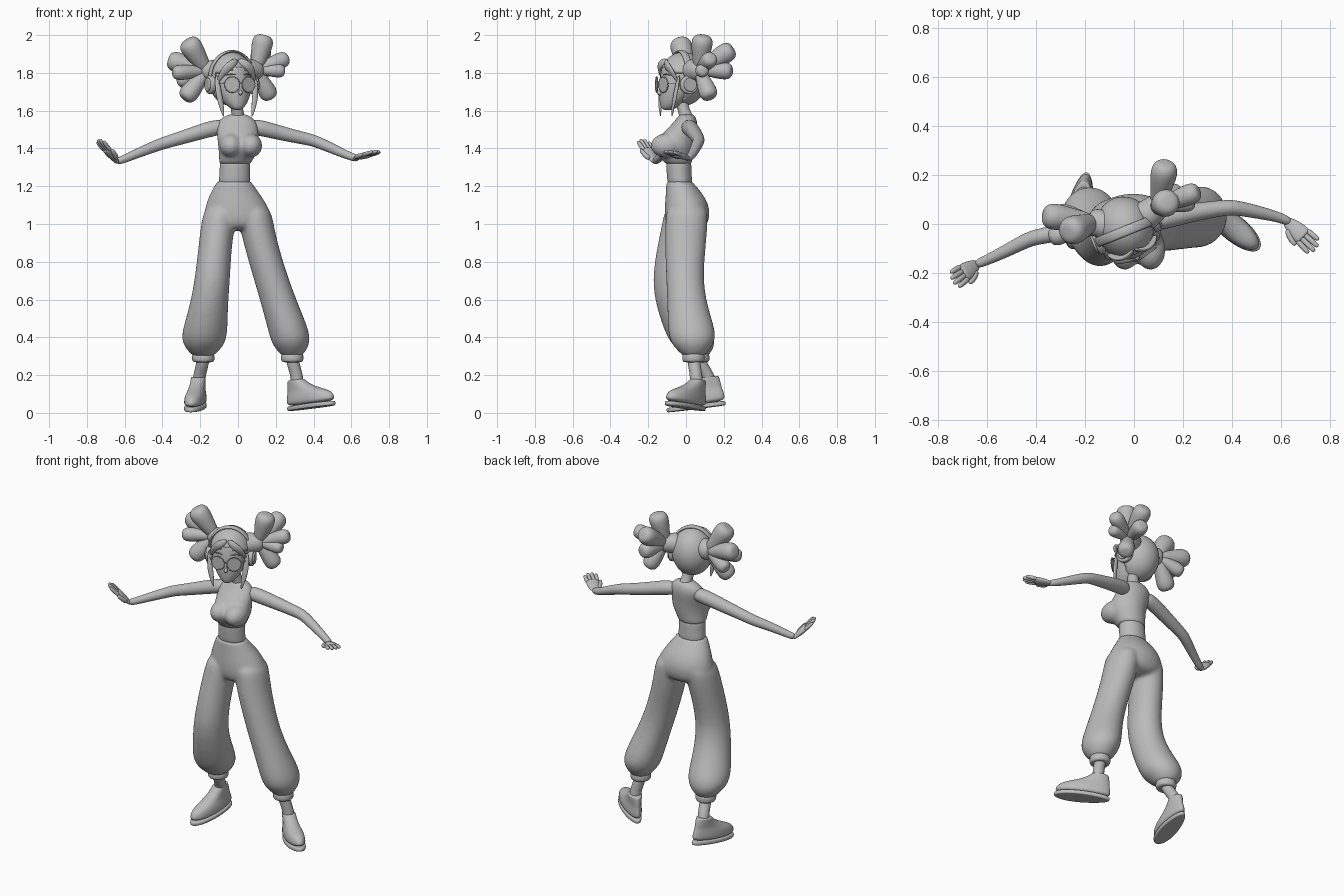
import bpy, bmesh
from math import sin, cos, pi, radians
from mathutils import Vector, Matrix

cube = bpy.data.objects.get("Cube")
if cube:
    bpy.data.objects.remove(cube)

grey = bpy.data.materials.new("plain grey")
grey.use_nodes = True
grey.diffuse_color = (0.5, 0.5, 0.5, 1)
grey.node_tree.nodes["Principled BSDF"].inputs["Base Color"].default_value = (0.5, 0.5, 0.5, 1)

# The head turns toward the model's left
HEAD = Matrix.Translation((-0.035, -0.02, 0)) @ Matrix.Rotation(radians(22), 4, 'Z')


def finish(name, bm, matrix=None, sub=2):
    bmesh.ops.recalc_face_normals(bm, faces=bm.faces)
    mesh = bpy.data.meshes.new(name)
    bm.to_mesh(mesh)
    bm.free()
    mesh.materials.append(grey)
    mesh.shade_smooth()
    ob = bpy.data.objects.new(name, mesh)
    bpy.context.collection.objects.link(ob)
    if matrix:
        ob.matrix_world = matrix
    if sub:
        ob.modifiers.new("Subdivision", 'SUBSURF').levels = sub
        ob.modifiers[0].render_levels = sub
    return ob


def loft(name, loops, matrix=None, sub=2):
    bm = bmesh.new()
    rows = [[bm.verts.new(p) for p in loop] for loop in loops]
    n = len(rows[0])
    for a, b in zip(rows, rows[1:]):
        for i in range(n):
            j = (i + 1) % n
            bm.faces.new((a[i], a[j], b[j], b[i]))
    bm.faces.new(rows[0])
    bm.faces.new(rows[-1])
    return finish(name, bm, matrix, sub)


def stack(name, rows, sides=16, matrix=None, taper=0):
    """Horizontal ellipses given as z, centre x, centre y, radius x, radius y."""
    loops = []
    for z, cx, cy, rx, ry in rows:
        ang = [2 * pi * i / sides for i in range(sides)]
        loops.append([(cx + rx * cos(a) * (1 - taper * sin(a)), cy + ry * sin(a), z) for a in ang])
    return loft(name, loops, matrix)


def tube(name, points, radii, sides=8, flat=1, ref=(0, 0, 1), matrix=None, sub=2):
    pts = [Vector(p) for p in points]
    loops = []
    for i, p in enumerate(pts):
        t = (pts[min(i + 1, len(pts) - 1)] - pts[max(i - 1, 0)]).normalized()
        side = t.cross(Vector(ref)).normalized()
        up = side.cross(t)
        ang = [2 * pi * k / sides for k in range(sides)]
        loops.append([p + radii[i] * (side * cos(a) + up * sin(a) * flat) for a in ang])
    return loft(name, loops, matrix, sub)


def ball(name, centre, size, matrix=None):
    bm = bmesh.new()
    bmesh.ops.create_uvsphere(bm, u_segments=24, v_segments=16, radius=1)
    m = Matrix.Translation(centre) @ Matrix.Diagonal((*size, 1))
    bmesh.ops.transform(bm, matrix=m, verts=bm.verts)
    return finish(name, bm, matrix, 0)


def disc(name, centre, radius, depth, rot, matrix):
    bm = bmesh.new()
    bmesh.ops.create_cone(bm, cap_ends=True, segments=32, radius1=radius, radius2=radius, depth=depth)
    ob = finish(name, bm, matrix @ Matrix.Translation(centre) @ rot, 0)
    bev = ob.modifiers.new("Bevel", 'BEVEL')
    bev.width, bev.segments = depth * 0.3, 3
    bpy.ops.object.select_all(action='DESELECT')
    ob.select_set(True)
    bpy.context.view_layer.objects.active = ob
    bpy.ops.object.shade_smooth_by_angle(angle=radians(40))


def fuse(obs, voxel, smoothing):
    """Blend overlapping closed parts into one smooth surface."""
    bpy.ops.object.select_all(action='DESELECT')
    for ob in obs:
        ob.select_set(True)
    bpy.context.view_layer.objects.active = obs[0]
    bpy.ops.object.join()
    rem = obs[0].modifiers.new("Remesh", 'REMESH')
    rem.mode, rem.voxel_size, rem.use_smooth_shade = 'VOXEL', voxel, True
    obs[0].modifiers.new("Smooth", 'SMOOTH').iterations = smoothing


# Upper body
top = stack("crop_top", [(1.585, 0, 0, .04, .04), (1.56, -.005, .005, .095, .052),
                         (1.52, -.005, -.01, .114, .075), (1.46, 0, -.045, .112, .1),
                         (1.41, .006, -.062, .114, .112), (1.365, -.004, -.052, .098, .093),
                         (1.325, -.015, -.042, .088, .076), (1.315, -.015, -.04, .086, .07)])
fuse([top] + [ball("bust", (.015 + s * .052, -.105, 1.415), (.062, .083, .064)) for s in (1, -1)], .008, 12)
stack("midriff", [(1.36, -.015, -.04, .08, .068), (1.30, -.017, -.038, .082, .068),
                  (1.25, -.018, -.035, .082, .067), (1.19, -.02, -.03, .09, .066)])
tube("neck", [(0, .015, 1.53), (0, -.005, 1.58), (-.01, -.02, 1.63), (-.015, -.03, 1.69)],
     [.048, .033, .033, .035], 12, ref=(0, 1, 0))

# Trousers
hips = stack("trousers", [(1.23, -.02, -.035, .09, .068), (1.22, -.02, -.035, .094, .071),
                          (1.17, -.018, -.012, .128, .095), (1.10, -.008, .006, .166, .12),
                          (1.03, 0, .006, .186, .12), (.985, 0, .003, .16, .105), (.965, 0, 0, .08, .06)], 20)
right_leg = stack("right_leg", [(1.1, -.085, 0, .085, .11), (1.03, -.1, -.01, .094, .113),
                                (.9, -.12, -.038, .089, .113), (.7, -.136, -.08, .095, .105),
                                (.55, -.157, -.042, .105, .114), (.42, -.178, .02, .126, .132),
                                (.36, -.182, .04, .112, .116), (.32, -.184, .055, .075, .08),
                                (.295, -.184, .06, .05, .052)])
left_leg = stack("left_leg", [(1.1, .08, .005, .085, .11), (1.03, .092, .004, .094, .115),
                              (.9, .118, -.003, .092, .112), (.7, .178, -.008, .094, .098),
                              (.55, .23, .01, .102, .11), (.42, .273, .033, .112, .132),
                              (.36, .28, .035, .1, .112), (.32, .285, .04, .07, .075),
                              (.295, .286, .04, .05, .05)])
fuse([hips, right_leg, left_leg], .01, 8)

# Cuffs, ankles and shoes
for side, cuff, foot, turn, pitch in (("right", (-.184, .065), (-.222, .055, .022), -11, 7),
                                      ("left", (.287, .04), (.388, -.002, .026), 51, -6)):
    x, y = cuff
    stack(side + "_cuff", [(z, x, y, r, r) for z, r in
                           ((.325, .05), (.31, .06), (.285, .062), (.268, .056), (.268, .035))])
    place = (Matrix.Translation(foot) @ Matrix.Rotation(radians(turn), 4, 'Z')
             @ Matrix.Rotation(radians(pitch), 4, 'X'))
    ankle = place @ Vector((0, .085, .08))
    tube(side + "_ankle", [(x, y, .33), (x, y, .27), (ankle.x, ankle.y, .19), ankle],
         [.037, .035, .033, .04], 12, ref=(0, 1, 0))
    stack(side + "_sole", [(-.002, 0, 0, .046, .152), (0, 0, 0, .054, .163), (.022, 0, 0, .054, .163),
                           (.024, 0, 0, .045, .15)], 20, place, .16)
    stack(side + "_shoe", [(.018, 0, 0, .052, .158), (.05, 0, .002, .054, .16),
                           (.078, 0, .008, .05, .148), (.098, 0, .035, .043, .115),
                           (.12, 0, .065, .04, .083), (.145, 0, .083, .039, .06),
                           (.158, 0, .088, .039, .052), (.16, 0, .088, .03, .042)], 20, place, .14)


# Arms and hands
def hand(side, wrist, aim, across):
    w, d = Vector(wrist), Vector(aim).normalized()
    c = Vector(across).normalized()
    c = (c - d * c.dot(d)).normalized()
    n = d.cross(c)
    tube(side + "_palm", [w - d * .01, w + d * .02, w + d * .055, w + d * .09, w + d * .1],
         [.018, .028, .039, .041, .034], 10, .45, n)
    for k, length in enumerate((.062, .075, .072, .055)):
        off = 1.5 - k
        base = w + d * .085 + c * off * .019
        out = (d + c * off * .05).normalized()
        tube(side + "_finger", [base, base + out * length * .5, base + out * length,
                                base + out * (length + .012)], [.0125, .0125, .011, .007], ref=n)
    base = w + d * .025 + c * .02
    tube(side + "_thumb", [base, base + d * .025 + c * .018, base + d * .06 + c * .026,
                           base + d * .072 + c * .026], [.015, .014, .012, .007], ref=n)


tube("left_arm", [(.06, .01, 1.515), (.12, .02, 1.51), (.25, .05, 1.475), (.38, .068, 1.447),
                  (.42, .066, 1.435), (.52, .045, 1.39), (.60, .025, 1.355), (.64, .005, 1.345)],
     [.04, .045, .038, .033, .032, .027, .021, .019], 12)
tube("right_arm", [(-.06, .005, 1.515), (-.13, 0, 1.51), (-.27, -.028, 1.465), (-.39, -.052, 1.43),
                   (-.43, -.062, 1.415), (-.52, -.11, 1.38), (-.61, -.152, 1.34), (-.645, -.165, 1.33)],
     [.04, .045, .038, .033, .032, .027, .021, .019], 12)
hand("left", (.622, .012, 1.347), (.7, -.66, .22), (-.67, -.74, 0))
hand("right", (-.64, -.163, 1.327), (-.6, -.42, .73), (.55, -.83, 0))

# Head and face
stack("head", [(1.602, 0, -.085, .02, .025), (1.625, 0, -.068, .05, .055), (1.67, 0, -.04, .083, .087),
               (1.72, 0, -.015, .102, .112), (1.78, 0, 0, .11, .12), (1.84, 0, 0, .1, .11),
               (1.88, 0, 0, .07, .08), (1.9, 0, 0, .03, .035)], 20, HEAD)
ball("nose", (0, -.126, 1.695), (.01, .018, .014), HEAD)
ball("mouth", (0, -.116, 1.652), (.02, .008, .005), HEAD)

# Hair cap, open over the face
bm = bmesh.new()
bmesh.ops.create_uvsphere(bm, u_segments=40, v_segments=28, radius=1)
bmesh.ops.transform(bm, verts=bm.verts, matrix=Matrix.Translation((0, .005, 1.768)) @ Matrix.Diagonal((.119, .128, .142, 1)))
opening = []
for f in bm.faces:
    c = f.calc_center_median()
    if c.y < -.03 and c.z < 1.835 - abs(c.x) * .35:
        opening.append(f)
bmesh.ops.delete(bm, geom=opening, context='FACES')
cap = finish("hair_cap", bm, HEAD, 0)
cap.modifiers.new("Solidify", 'SOLIDIFY').thickness = .01

# Fringe, side locks, glasses and headphones
upright = Matrix.Rotation(pi / 2, 4, 'X')
sideways = Matrix.Rotation(pi / 2, 4, 'Y')
for s, side in ((1, "left"), (-1, "right")):
    tube(side + "_fringe", [(s * .002, -.09, 1.87), (s * .04, -.112, 1.848), (s * .08, -.098, 1.815),
                            (s * .106, -.065, 1.75)], [.014, .026, .024, .008], flat=.5, ref=(0, 1, 0), matrix=HEAD)
    tube(side + "_lock", [(s * .108, -.06, 1.79), (s * .108, -.078, 1.71), (s * .096, -.088, 1.64),
                          (s * .08, -.092, 1.565)], [.012, .018, .018, .004], flat=.6, ref=(0, 1, 0), matrix=HEAD)
    tube(side + "_brow", [(s * .02, -.12, 1.788), (s * .05, -.114, 1.796), (s * .078, -.094, 1.785)],
         [.003, .004, .002], matrix=HEAD)
    tilt = Matrix.Rotation(s * radians(14), 4, 'Z') @ upright
    lens = Vector((s * .047, -.127, 1.738))
    disc(side + "_lens", lens, .04, .004, tilt, HEAD)
    ring = [lens + tilt @ Vector((.041 * cos(a * pi / 12), .041 * sin(a * pi / 12), 0)) for a in range(25)]
    tube(side + "_rim", ring, [.004] * 25, 6, ref=(0, 1, 0), matrix=HEAD, sub=1)
    tube(side + "_temple", [(s * .087, -.116, 1.745), (s * .108, -.075, 1.745), (s * .12, -.01, 1.745)],
         [.003] * 3, 6, matrix=HEAD, sub=1)
    disc(side + "_ear_cup", (s * .122, -.01, 1.737), .05, .03, sideways, HEAD)
    disc(side + "_ear_cap", (s * .138, -.01, 1.737), .036, .016, sideways, HEAD)
tube("glasses_bridge", [(-.01, -.132, 1.744), (0, -.135, 1.748), (.01, -.132, 1.744)],
     [.004] * 3, 6, matrix=HEAD, sub=1)
arc = [(.127 * cos(a * pi / 16), -.008, 1.765 + .15 * sin(a * pi / 16)) for a in range(-2, 19)]
tube("headband", arc, [.008] * len(arc), 8, 2.8, (0, 1, 0), HEAD, 1)

# Hair bunches: plump petals spreading from a hub, each with its own width
bunches = {
    "left": ((.03, .02, 1.81), (.095, .07, 1.815),
             [((.14, .09, 2.0), 1.1), ((.13, .25, 1.93), 1.05), ((.265, .135, 1.88), .85), ((.14, .245, 1.81), .9),
              ((.248, .09, 1.81), .7), ((.175, .13, 1.665), .95)]),
    "right": ((-.1, -.01, 1.81), (-.165, .01, 1.81),
              [((-.272, -.035, 1.975), 1.15), ((-.37, .035, 1.87), 1.05), ((-.345, -.06, 1.80), .8),
               ((-.285, -.04, 1.66), 1), ((-.32, .05, 1.75), .8)])}
for side, (root, hub, petals) in bunches.items():
    r, h = Vector(root), Vector(hub)
    tube(side + "_bunch_base", [r, r.lerp(h, .5), h, h.lerp(r, -.4)], [.07, .06, .058, .04], 12)
    for tip, width in petals:
        tube(side + "_petal", [h.lerp(Vector(tip), k) for k in (0, .3, .6, .85, .97, 1)],
             [width * p for p in (.03, .04, .052, .056, .04, .02)], 10, ref=(.3, 1, .1))
